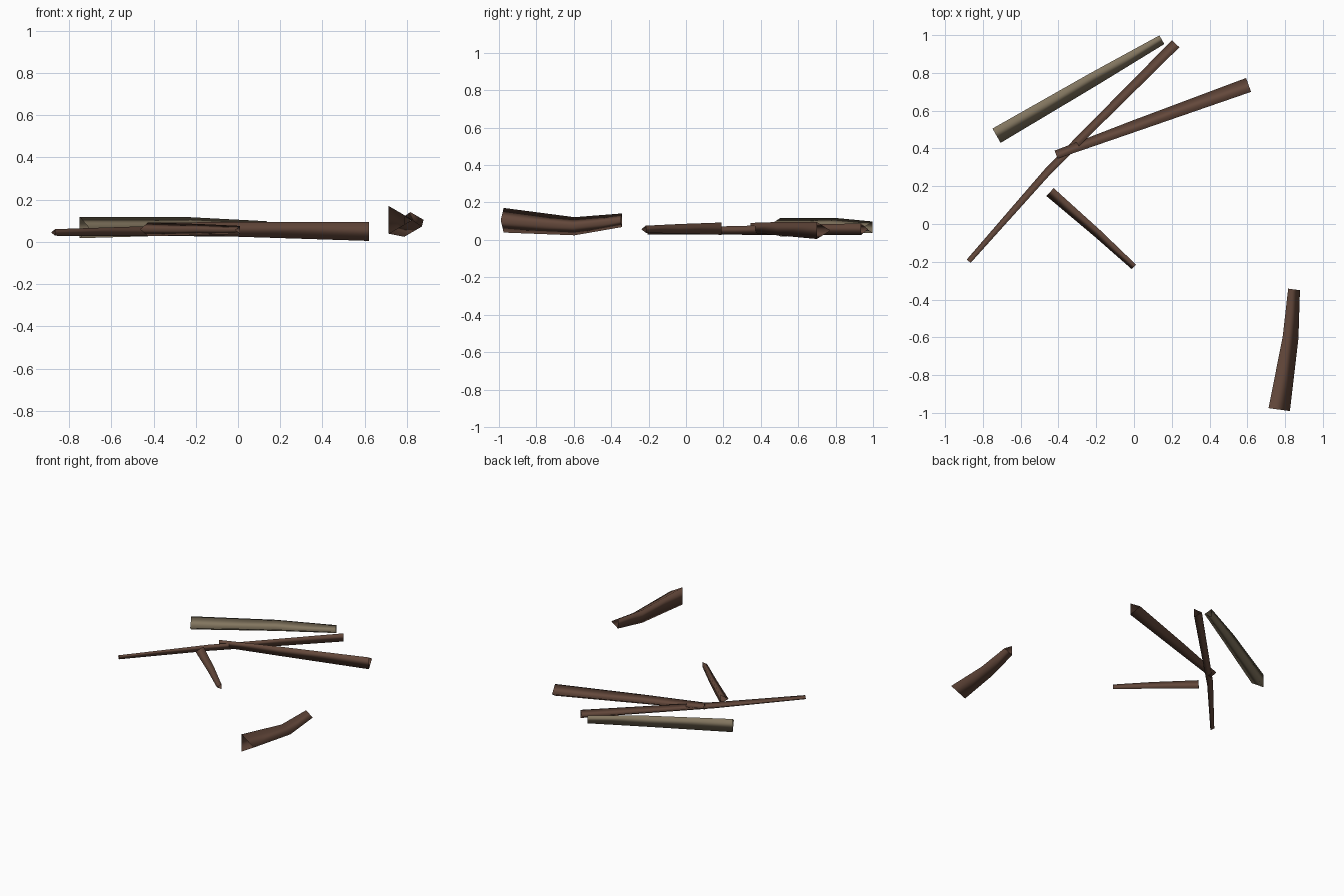
import bpy, bmesh, math
from mathutils import Vector

if "Cube" in bpy.data.objects:
    bpy.data.objects.remove(bpy.data.objects["Cube"])


def material(name, rgb):
    m = bpy.data.materials.new(name)
    m.diffuse_color = (*rgb, 1)
    m.use_nodes = True
    m.node_tree.nodes["Principled BSDF"].inputs["Base Color"].default_value = m.diffuse_color
    return m


brown = material("brown_bark", (0.125, 0.064, 0.043))
tan = material("weathered_tan", (0.225, 0.18, 0.115))


def stick(name, mat, rings):
    """Open three-sided tube; rings run from thick end to thin end as (x, y, z, radius)."""
    axis = Vector(rings[-1][:3]) - Vector(rings[0][:3])
    axis.z = 0
    axis.normalize()
    right = Vector((axis.y, -axis.x, 0))      # ridge points to the right of the heading
    up = Vector((0, 0, 1))
    bm = bmesh.new()
    loops = []
    for x, y, z, r in rings:
        loops.append([bm.verts.new(Vector((x, y, z)) + r * (right * math.cos(a) + up * math.sin(a)))
                      for a in (math.tau * i / 3 for i in range(3))])
    for a, b in zip(loops, loops[1:]):
        for i in range(3):
            j = (i + 1) % 3
            bm.faces.new((a[i], a[j], b[j], b[i]))
    for f in bm.faces:
        f.smooth = True
    # Make the walls face outward
    bm.faces.ensure_lookup_table()
    bm.normal_update()
    f = bm.faces[0]
    centre = (Vector(rings[0][:3]) + Vector(rings[1][:3])) / 2
    if f.normal.dot(f.calc_center_median() - centre) < 0:
        bmesh.ops.reverse_faces(bm, faces=bm.faces[:])
    me = bpy.data.meshes.new(name)
    bm.to_mesh(me)
    bm.free()
    me.materials.append(mat)
    bpy.context.collection.objects.link(bpy.data.objects.new(name, me))


# Short thick bent stick lying apart
stick("bent_stick", brown, [(0.75, -0.98, 0.105, 0.076), (0.815, -0.6, 0.073, 0.056), (0.837, -0.345, 0.105, 0.042)])
# Pale stick
stick("pale_stick", tan, [(-0.735, 0.48, 0.068, 0.058), (-0.22, 0.777, 0.075, 0.049), (0.143, 0.983, 0.068, 0.035)])
# Long thin stick
stick("long_stick", brown, [(0.227, 0.948, 0.057, 0.036), (-0.45, 0.275, 0.051, 0.027), (-0.872, -0.2, 0.045, 0.018)])
# Stick crossing the long one
stick("crossing_stick", brown, [(0.611, 0.724, 0.05, 0.052), (0.0, 0.507, 0.06, 0.041), (-0.41, 0.36, 0.065, 0.03)])
# Small twig
stick("small_twig", brown, [(-0.438, 0.176, 0.06, 0.038), (-0.19, -0.043, 0.059, 0.03), (0.003, -0.223, 0.057, 0.022)])
